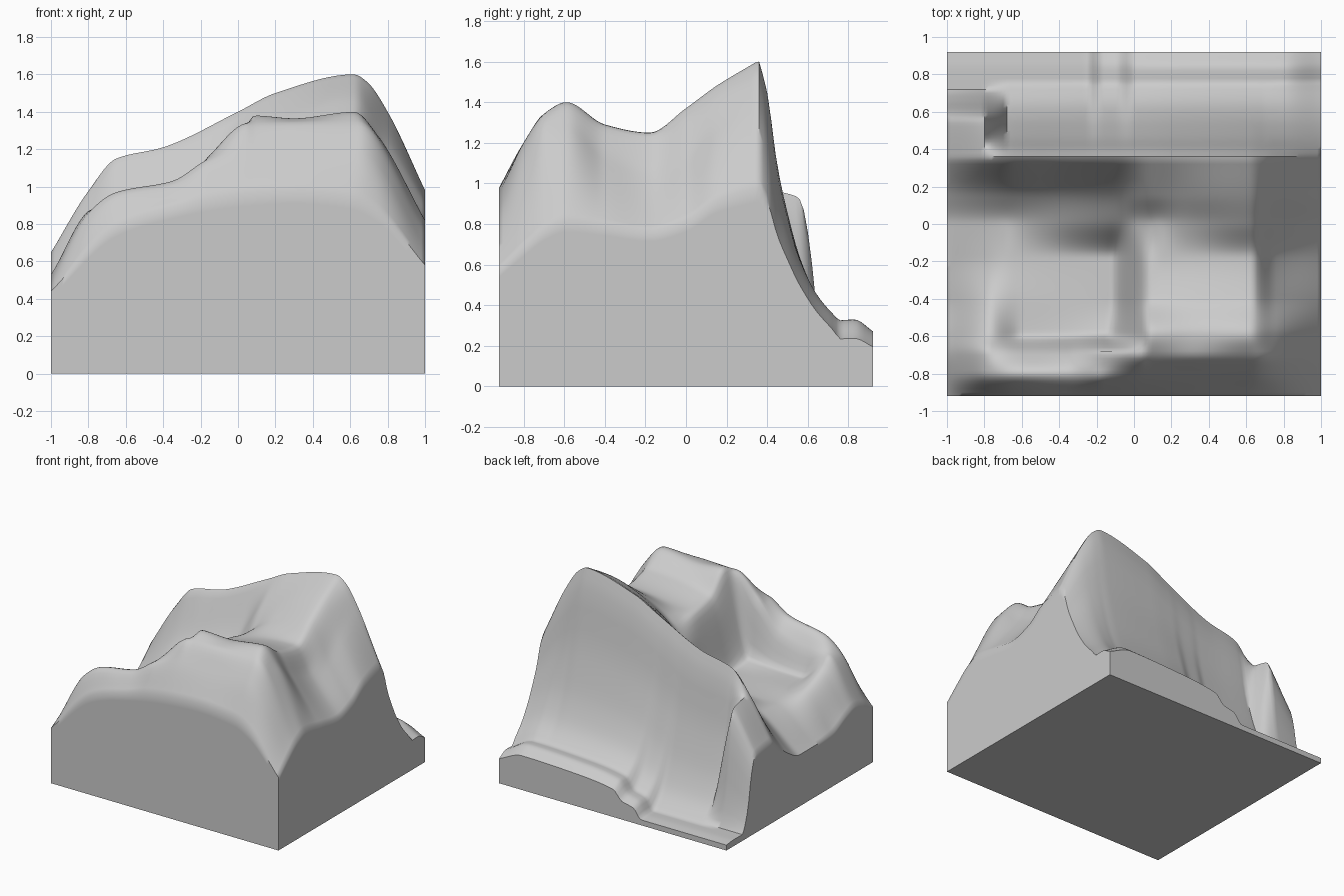
import bpy
import bmesh

cube = bpy.data.objects.get("Cube")
if cube:
    bpy.data.objects.remove(cube, do_unlink=True)

HALF_DEPTH = 0.92
COLUMNS, ROWS = 100, 92


def curve(points):
    """Monotone smooth curve through (position, height) points."""
    xs, hs = zip(*points)
    widths = [b - a for a, b in zip(xs, xs[1:])]
    slopes = [(b - a) / w for a, b, w in zip(hs, hs[1:], widths)]
    tangents = [slopes[0]]
    for a, b in zip(slopes, slopes[1:]):
        tangents.append(2 * a * b / (a + b) if a * b > 0 else 0.0)
    tangents.append(slopes[-1])

    def height(x):
        x = min(max(x, xs[0]), xs[-1])
        i = 0
        while i < len(widths) - 1 and x > xs[i + 1]:
            i += 1
        w = widths[i]
        t = (x - xs[i]) / w
        s = t * t * (3 - 2 * t)
        start = tangents[i] * w * t * (1 - t) ** 2
        end = tangents[i + 1] * w * t * t * (t - 1)
        return hs[i] * (1 - s) + hs[i + 1] * s + start + end

    return height


# Height lines running across the block, from the front edge to the back ridge
front_edge = curve([(-1, .44), (-.65, .79), (-.4, .88), (0, .96),
                    (.3, .98), (.6, .95), (.75, .87), (1, .58)])
front_rim = curve([(-1, .5), (-.8, .86), (-.65, .97), (-.35, 1.03),
                   (-.15, 1.15), (.05, 1.2), (.64, 1.2), (1, .69)])
inner_rim = curve([(-1, .53), (-.77, .88), (-.6, .88), (-.35, .94),
                   (-.15, 1.17), (.05, 1.34), (.64, 1.35), (1, .78)])
# The sunken basin lies left of the front hill
front_crest = curve([(-1, .5), (-.77, .8), (-.6, .69), (-.14, .72),
                     (.09, 1.38), (.3, 1.365), (.62, 1.4), (.75, 1.27), (1, .82)])
basin = curve([(-1, .42), (-.75, .7), (-.6, .68), (-.12, .68),
               (.08, 1.22), (.63, 1.29), (.75, 1.13), (1, .8)])
saddle = curve([(-1, .41), (-.65, .66), (-.12, .68),
                (.08, 1.17), (.63, 1.25), (.75, 1.06), (1, .77)])
valley = curve([(-1, .41), (-.65, .67), (-.4, .76), (-.1, .88),
                (.1, 1.15), (.3, 1.28), (.62, 1.37), (.8, 1.1), (1, .82)])
ridge_slope = curve([(-1, .48), (-.65, .78), (-.4, .87), (-.1, 1.02),
                     (.1, 1.28), (.62, 1.48), (.8, 1.25), (1, .92)])
ridge = curve([(-1, .65), (-.8, .98), (-.65, 1.15), (-.4, 1.21), (0, 1.4),
               (.2, 1.5), (.62, 1.6), (.69, 1.56), (.8, 1.4), (1, .98)])
# Low bench behind the cliff, stepping down to the floor
bench = curve([(-1, .05), (-.25, .05), (-.18, .14), (-.08, .17), (0, .26),
               (.3, .3), (.8, .32), (1, .23)])
bench_fade = curve([(.7, 1), (.83, 1.03), (.92, .85)])
# Fall-off of the cliff and of the steeper spur at its low end
cliff_fall = curve([(.36, 1), (.4, .88), (.45, .6), (.5, .42),
                    (.56, .25), (.645, .1), (.75, 0)])
cliff_bulge = curve([(.7, 1), (1, .74)])
spur_fall = curve([(.34, 1), (.55, .95), (.58, .88), (.62, .6),
                   (.65, .3), (.71, 0)])
spur_side = curve([(-.8, 1), (-.68, 0)])

lines = [(-.92, front_edge), (-.8, front_rim), (-.69, inner_rim),
         (-.59, front_crest), (-.4, basin), (-.18, saddle),
         (0, valley), (.15, ridge_slope), (.35, ridge)]


def surface(x, y, section):
    if y <= .35:
        return section(y)
    low = bench(x) * bench_fade(y)
    fall = max(cliff_fall(y), 0) ** cliff_bulge(x)
    fall += (spur_fall(y) - fall) * spur_side(x)
    return low + (ridge(x) - low) * fall


# Terrain top
bm = bmesh.new()
bmesh.ops.create_grid(bm, x_segments=COLUMNS, y_segments=ROWS, size=1)
sections = {}
for v in bm.verts:
    x = round(v.co.x, 4)
    if x not in sections:
        sections[x] = curve([(y, line(x)) for y, line in lines])
    v.co.y *= HALF_DEPTH
    v.co.z = surface(x, v.co.y, sections[x])

# Vertical walls in two bands and flat underside
rim = [e for e in bm.edges if e.is_boundary]
for scale in (.93, 0):
    wall = bmesh.ops.extrude_edge_only(bm, edges=rim)["geom"]
    for v in wall:
        if isinstance(v, bmesh.types.BMVert):
            v.co.z *= scale
    rim = [e for e in wall if isinstance(e, bmesh.types.BMEdge) and e.is_boundary]
bmesh.ops.contextual_create(bm, geom=rim)
bmesh.ops.recalc_face_normals(bm, faces=bm.faces)

mesh = bpy.data.meshes.new("terrain_block")
bm.to_mesh(mesh)
bm.free()
terrain = bpy.data.objects.new("terrain_block", mesh)
bpy.context.collection.objects.link(terrain)

# Plain stone colour
stone = bpy.data.materials.new("light_grey_stone")
stone.use_nodes = True
grey = (.6, .6, .6, 1)
stone.diffuse_color = grey
stone.node_tree.nodes["Principled BSDF"].inputs["Base Color"].default_value = grey
mesh.materials.append(stone)

bpy.context.view_layer.objects.active = terrain
terrain.select_set(True)
bpy.ops.object.shade_smooth_by_angle(angle=.9)
